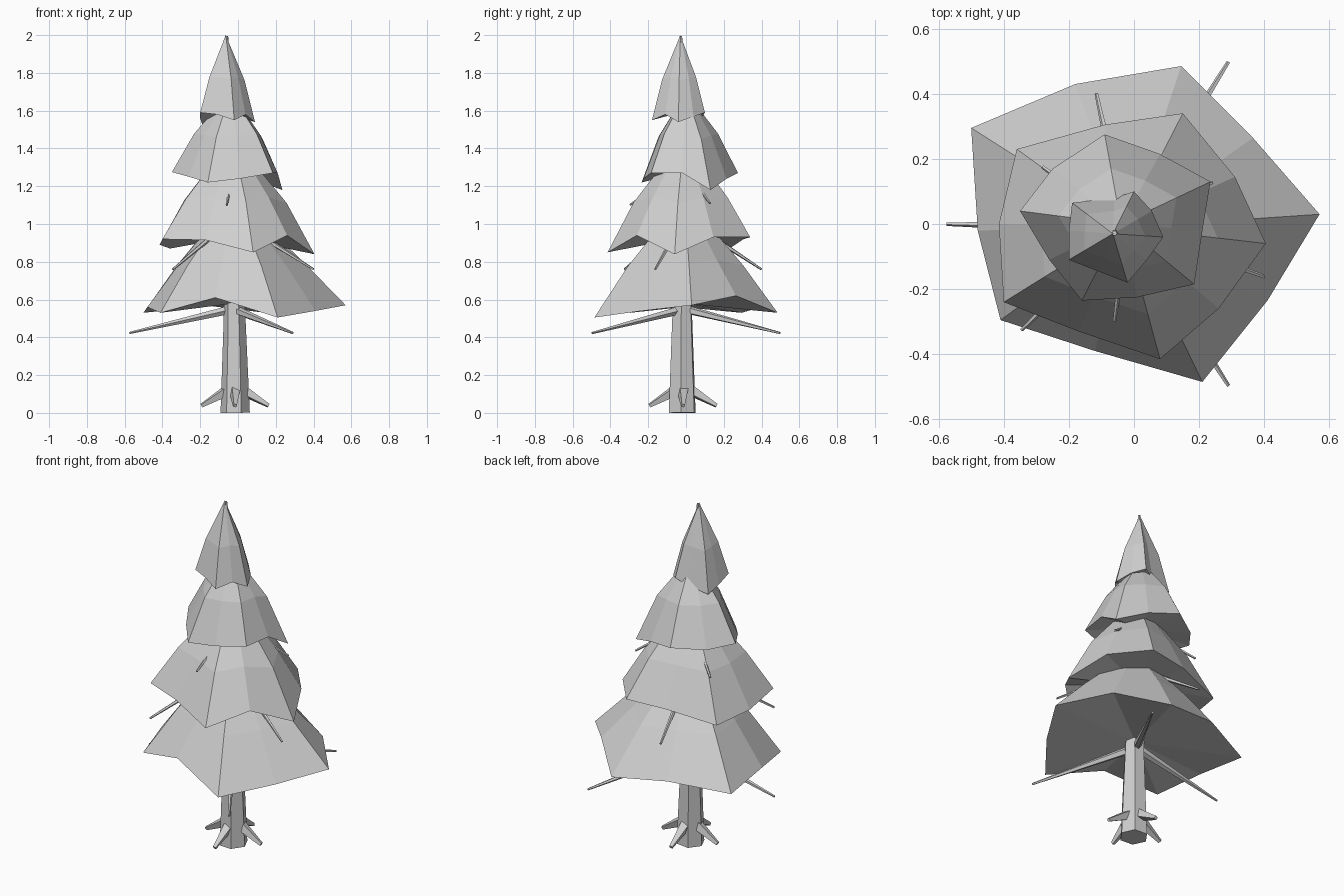
import bpy, bmesh, math
from mathutils import Vector

cube = bpy.data.objects.get("Cube")
if cube:
    bpy.data.objects.remove(cube, do_unlink=True)

# Single flat grey
grey = bpy.data.materials.new("light grey")
grey.use_nodes = True
colour = (0.62, 0.62, 0.62, 1)
grey.diffuse_color = colour
grey.node_tree.nodes["Principled BSDF"].inputs["Base Color"].default_value = colour


def finish(name, bm):
    bmesh.ops.recalc_face_normals(bm, faces=bm.faces)
    mesh = bpy.data.meshes.new(name)
    bm.to_mesh(mesh)
    bm.free()
    mesh.materials.append(grey)
    obj = bpy.data.objects.new(name, mesh)
    bpy.context.collection.objects.link(obj)
    return obj


def bridge(bm, a, b):
    for i in range(len(a)):
        j = (i + 1) % len(a)
        bm.faces.new((a[i], a[j], b[j], b[i]))


def fan(bm, ring, point):
    tip = bm.verts.new(point)
    for i in range(len(ring)):
        bm.faces.new((ring[i], ring[(i + 1) % len(ring)], tip))


def tube(name, stations, sides, turn=0.0):
    """Tapered tube through (centre, radius) stations."""
    bm = bmesh.new()
    axis = Vector(stations[-1][0]) - Vector(stations[0][0])
    rot = axis.to_track_quat('Z', 'Y')
    rings = []
    for centre, radius in stations:
        ring = []
        for k in range(sides):
            a = math.tau * k / sides + turn
            offset = rot @ Vector((radius * math.cos(a), radius * math.sin(a), 0))
            ring.append(bm.verts.new(Vector(centre) + offset))
        rings.append(ring)
    for a, b in zip(rings, rings[1:]):
        bridge(bm, a, b)
    bm.faces.new(rings[0])
    bm.faces.new(rings[-1])
    return finish(name, bm)


def foliage(name, rim, apex, shoulder_z, shrink, under_z):
    """Jagged skirt: rim, bent shoulder ring, apex and closed underside."""
    bm = bmesh.new()
    apex = Vector(apex)
    mean_z = sum(p[2] for p in rim) / len(rim)
    low = [bm.verts.new(p) for p in rim]
    high = []
    for x, y, z in rim:
        p = apex.lerp(Vector((x, y, apex.z)), shrink)
        p.z = shoulder_z + 0.3 * (z - mean_z)
        high.append(bm.verts.new(p))
    bridge(bm, low, high)
    fan(bm, high, apex)
    fan(bm, low, (apex.x, apex.y, under_z))
    return finish(name, bm)


# Foliage tiers, corners alternating with side points
foliage("foliage_bottom", [
    (.57, .03, .57), (.365, .265, .62), (.145, .485, .53), (-.18, .43, .57),
    (-.5, .295, .53), (-.48, -.02, .56), (-.41, -.295, .53), (-.12, -.39, .61),
    (.21, -.485, .505), (.41, -.235, .54)], (-.02, -.01, 1.15), .79, .63, .58)
foliage("foliage_lower_middle", [
    (.405, -.06, .84), (.31, .145, .93), (.15, .34, .93), (-.09, .305, .92),
    (-.36, .23, .87), (-.415, 0, .89), (-.4, -.24, .92), (-.17, -.33, .915),
    (.08, -.415, .85), (.26, -.26, .94)], (-.03, -.01, 1.46), 1.13, .66, .93)
foliage("foliage_upper_middle", [
    (.235, .13, 1.18), (.08, .215, 1.24), (-.09, .275, 1.27), (-.25, .17, 1.26),
    (-.35, .04, 1.275), (-.26, -.11, 1.25), (-.16, -.235, 1.22), (.01, -.225, 1.24),
    (.185, -.185, 1.27), (.21, -.02, 1.27)], (-.04, 0, 1.7), 1.47, .62, 1.28)
foliage("foliage_top", [
    (.09, -.04, 1.54), (.055, .04, 1.57), (0, .1, 1.59), (-.06, .08, 1.56),
    (-.19, .065, 1.53), (-.2, -.02, 1.56), (-.2, -.11, 1.59), (-.11, -.145, 1.58),
    (-.02, -.18, 1.55), (.04, -.11, 1.58)], (-.065, -.03, 2.0), 1.77, .64, 1.59)

# Trunk
tube("trunk", [((-.015, -.02, 0), .078), ((-.018, -.02, .5), .058),
               ((-.03, -.01, 1.1), .04), ((-.04, -.01, 1.6), .022),
               ((-.06, -.028, 1.995), .008)], 6, .25)

# Four roots around the base
for name, angle in (("left", 0), ("back", 90), ("right", 180), ("front", 270)):
    c, s = math.cos(math.radians(angle)), math.sin(math.radians(angle))
    tube("root_" + name, [((-.016 + c * r, -.016 + s * r, z), w)
                          for r, z, w in ((.03, .125, .035), (.178, .038, .012))], 4, .5)

# Branches: three per level, drooping outwards
levels = {
    "low": (.55, .024, [(-.575, 0, .423), (.29, -.497, .423), (.29, .497, .423)]),
    "middle": (1.03, .018, [(-.345, -.325, .76), (.4, -.162, .76), (-.115, .4, .76)]),
    "high": (1.3, .013, [(-.06, -.297, 1.1), (.24, .127, 1.11), (-.28, .175, 1.11)]),
}
for level, (z, radius, tips) in levels.items():
    for i, tip in enumerate(tips):
        tube(f"branch_{level}_{i + 1}", [((-.025, -.01, z), radius), (tip, .006)], 5)
